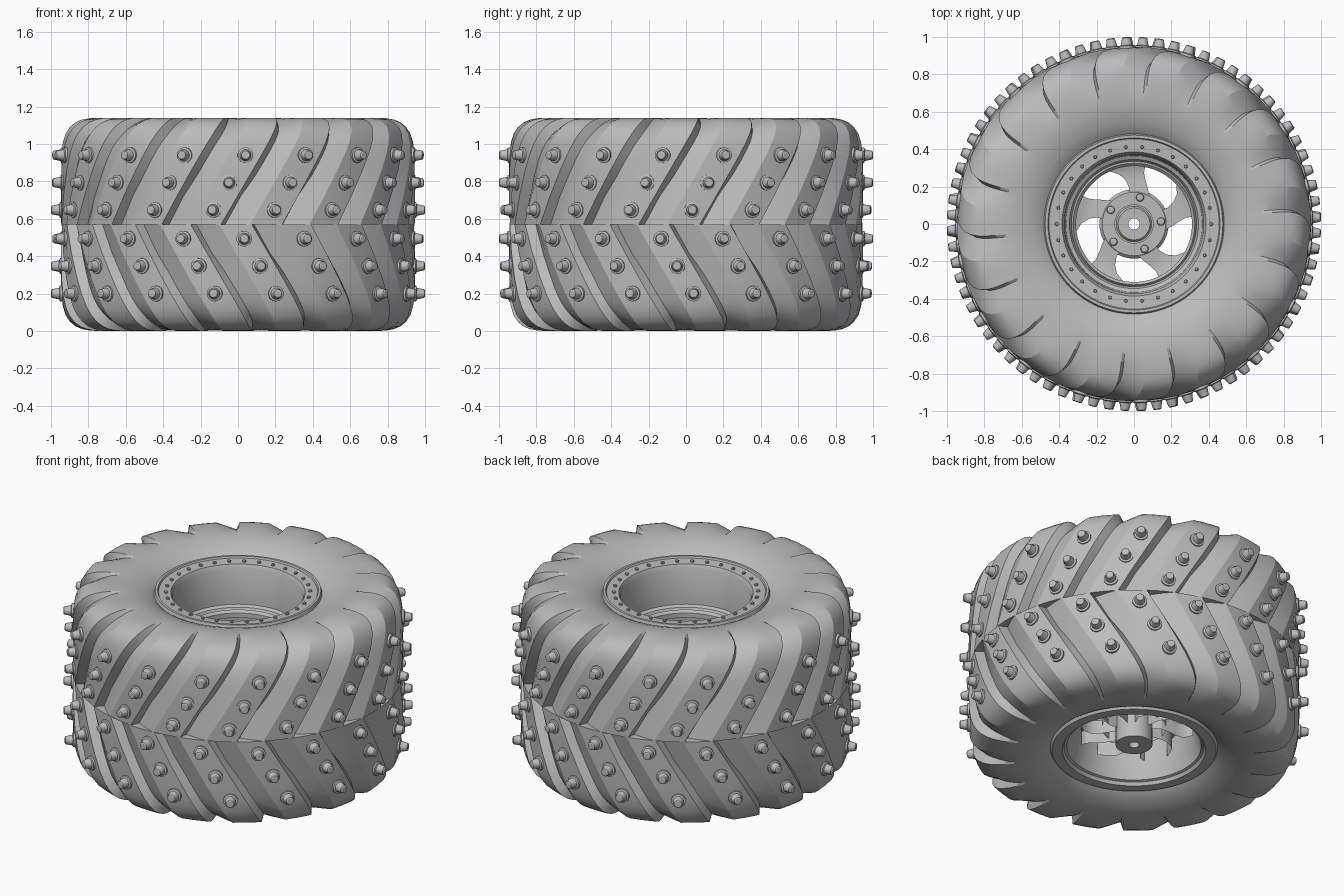
import bpy
from math import radians, pi, cos, sin, hypot
from mathutils import Matrix, Vector

if "Cube" in bpy.data.objects:
    bpy.data.objects.remove(bpy.data.objects["Cube"])

grey = bpy.data.materials.new("mid_grey")
grey.use_nodes = True
GREY = (0.5, 0.5, 0.5, 1)
grey.diffuse_color = GREY
grey.node_tree.nodes["Principled BSDF"].inputs["Base Color"].default_value = GREY

HEIGHT = 1.14
LUGS = 18
PITCH = 360 / LUGS


def make(name, verts, faces, angle=30):
    mesh = bpy.data.meshes.new(name)
    mesh.from_pydata(verts, [], faces)
    mesh.materials.append(grey)
    obj = bpy.data.objects.new(name, mesh)
    bpy.context.collection.objects.link(obj)
    bpy.ops.object.select_all(action="DESELECT")
    obj.select_set(True)
    bpy.context.view_layer.objects.active = obj
    bpy.ops.object.shade_smooth_by_angle(angle=radians(angle))
    return obj


def lathe(name, profile, sides, places=(Matrix(),), cap=False):
    """Turn (radius, z) points about z; rising points face the axis."""
    verts, faces, n = [], [], len(profile)
    for place in places:
        base = len(verts)
        for j in range(sides):
            a = 2 * pi * j / sides
            verts += [place @ Vector((r * cos(a), r * sin(a), z)) for r, z in profile]
        for j in range(sides):
            c, d = base + j * n, base + (j + 1) % sides * n
            faces += [(c + i, c + i + 1, d + i + 1, d + i) for i in range(n - 1)]
        if cap:
            faces.append([base + j * n for j in range(sides)])
    return make(name, verts, faces)


def twist(z):
    """Slant of the tread bars, in degrees, at a height."""
    return -90 + 2.4 + 35.5 * (z - 0.94)


# Tyre section from bead to tread centre: radius, height, groove depth
SECTION = [(0.47, 1.06, 0), (0.50, 1.085, 0), (0.54, 1.105, 0), (0.59, 1.123, 0),
           (0.64, 1.134, 0), (0.69, 1.139, 0.004), (0.74, 1.14, 0.015),
           (0.79, 1.138, 0.03), (0.835, 1.13, 0.042), (0.87, 1.115, 0.05),
           (0.90, 1.09, 0.055), (0.922, 1.055, 0.055), (0.936, 1.01, 0.055),
           (0.944, 0.95, 0.055), (0.947, 0.86, 0.055), (0.947, 0.72, 0.055),
           (0.945, 0.57, 0.055), (0.80, 0.57, 0)]
# Bar cross-section: degrees from the stud line, share of groove depth
BAR = [(-5.4, 0), (0, 0), (5.2, 0), (6.3, 1), (10.5, 0.5)]


def tyre_half(name, lower):
    verts, faces, n = [], [], len(SECTION)
    for lug in range(LUGS):
        for phase, share in BAR:
            top = HEIGHT
            for k, (r, z, depth) in enumerate(SECTION):
                slant = twist(HEIGHT if r < 0.74 and k < 7 else z)
                a = radians(slant + phase + PITCH * (lug + 0.5 * lower))
                dr, dz = 0.55 - r, 0.6 - z
                if z < 0.8:
                    dz = 0
                pull = depth * share / hypot(dr, dz)
                rr, zz = r + dr * pull, z + dz * pull
                verts.append((rr * cos(a), rr * sin(a), HEIGHT - zz if lower else zz))
    cols = LUGS * len(BAR)
    for j in range(cols):
        c, d = j * n, (j + 1) % cols * n
        for i in range(n - 1):
            quad = (c + i, c + i + 1, d + i + 1, d + i)
            faces.append(quad[::-1] if lower else quad)
    make(name, verts, faces, 19)


tyre_half("tyre_upper_half", False)
tyre_half("tyre_lower_half", True)

# Tread studs in three rows on each half
stud_places = []
for lower in (False, True):
    for z in (0.94, 0.793, 0.647):
        for lug in range(LUGS):
            a = radians(twist(z) + PITCH * (lug + 0.5 * lower))
            stud_places.append(Matrix.Translation((0, 0, HEIGHT - z if lower else z))
                               @ Matrix.Rotation(a, 4, "Z") @ Matrix.Rotation(pi / 2, 4, "Y"))
lathe("tread_studs", [(0.017, 1.0), (0.023, 0.996), (0.031, 0.957), (0.042, 0.953),
                      (0.042, 0.92)], 14, stud_places, cap=True)

# Rim: outer ring with inner ledge, barrel, lower lip
lathe("rim_upper", [(0.31, 0.77), (0.31, 0.80), (0.325, 0.815), (0.335, 0.80),
                    (0.345, 0.82), (0.365, 0.83), (0.372, 1.05), (0.385, 1.075),
                    (0.455, 1.08), (0.46, 1.09), (0.475, 1.09), (0.485, 1.06)], 72)
lathe("rim_barrel", [(0.335, 0.80), (0.335, 0.30), (0.365, 0.16)], 72)
lathe("rim_lower_lip", [(0.485, 0.08), (0.47, 0.055), (0.41, 0.055), (0.40, 0.075),
                        (0.385, 0.08), (0.365, 0.16)], 72)

# Ring bolts
BOLTS = 30
bolt_places = [Matrix.Rotation(2 * pi * i / BOLTS, 4, "Z") @ Matrix.Translation((0.413, 0, 1.075))
               for i in range(BOLTS)]
lathe("ring_bolts", [(0.006, 0.014), (0.01, 0.011), (0.01, 0)], 10, bolt_places, cap=True)

# Hub tube with face plate
lathe("hub", [(0.03, 0.09), (0.03, 0.30), (0.085, 0.30), (0.095, 0.285), (0.105, 0.285),
              (0.105, 0.09), (0.03, 0.09)], 40)
lathe("hub_plate", [(0.10, 0.27), (0.17, 0.27), (0.185, 0.255), (0.185, 0.20)], 40)

# Five swept hollow spokes: radius, sweep, half width, height
SPOKE = [(0.10, 0, 24, 0.27), (0.16, 2, 20, 0.27), (0.20, 6, 15, 0.265),
         (0.24, 11, 13, 0.26), (0.28, 16, 14, 0.26), (0.31, 20, 18, 0.265),
         (0.34, 23, 24, 0.27)]
verts, faces = [], []
for s in range(5):
    base = len(verts)
    for r, sweep, half, z in SPOKE:
        for side, h in ((-1, z - 0.09), (-1, z), (1, z), (1, z - 0.09)):
            a = radians(5 + 72 * s + sweep + side * half)
            verts.append((r * cos(a), r * sin(a), h))
    for i in range(len(SPOKE) - 1):
        b = base + i * 4
        faces += [(b + k, b + k + 4, b + k + 5, b + k + 1) for k in range(3)]
make("spokes", verts, faces)

# Wheel nuts
nut_places = [Matrix.Rotation(radians(5 + 72 * i), 4, "Z") @ Matrix.Translation((0.145, 0, 0.27))
              for i in range(5)]
lathe("wheel_nuts", [(0.012, 0.025), (0.02, 0.02), (0.022, 0)], 12, nut_places, cap=True)
